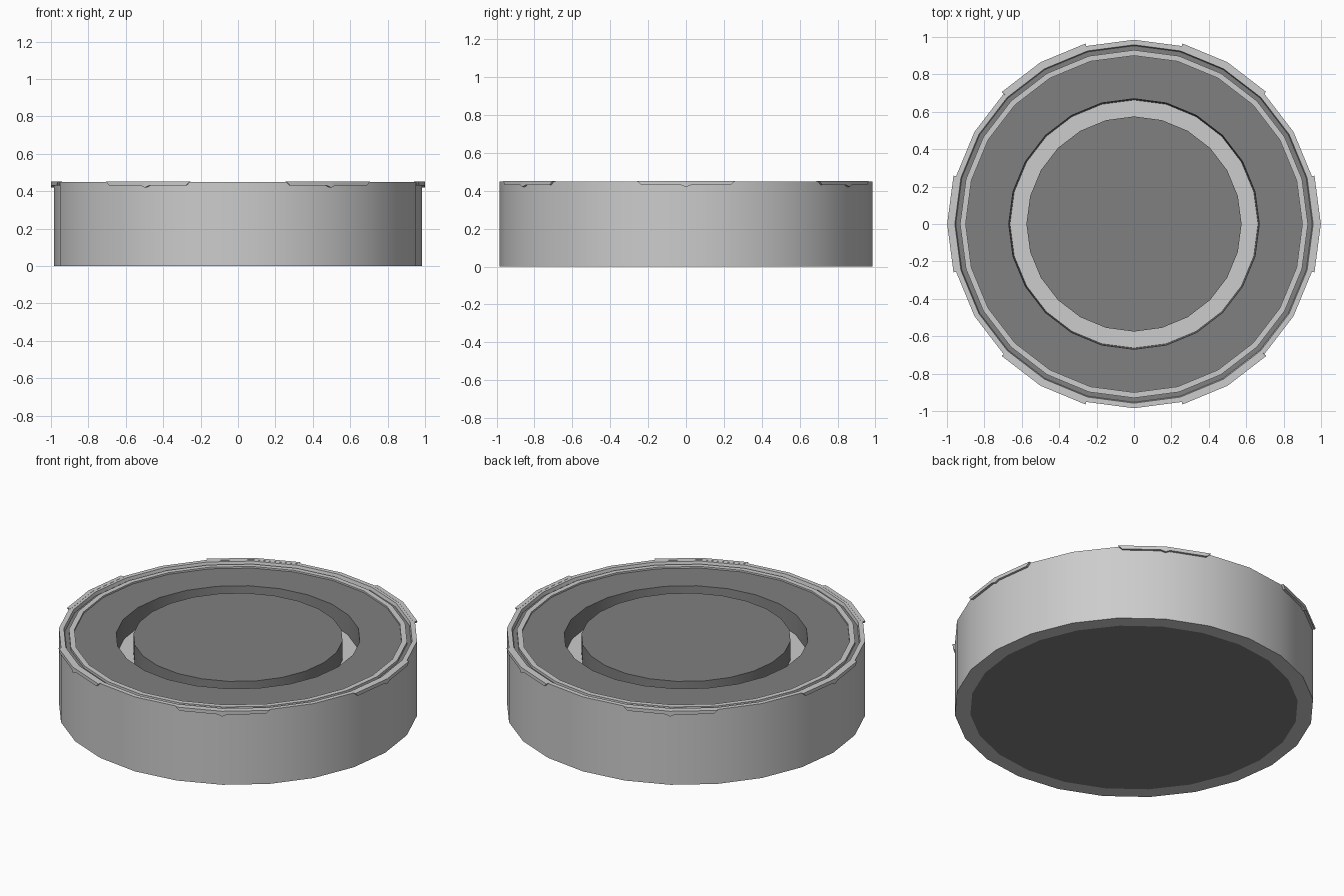
import bpy, bmesh, math

if "Cube" in bpy.data.objects:
    bpy.data.objects.remove(bpy.data.objects["Cube"])

SIDES = 24


def material(name, v):
    m = bpy.data.materials.new(name)
    m.diffuse_color = (v, v, v, 1)
    m.use_nodes = True
    m.node_tree.nodes["Principled BSDF"].inputs["Base Color"].default_value = m.diffuse_color
    return m


light = material("light grey", 0.604)
dark = material("dark grey", 0.214)


def finish(name, bm, mats, angle=30):
    bmesh.ops.recalc_face_normals(bm, faces=bm.faces)
    me = bpy.data.meshes.new(name)
    bm.to_mesh(me)
    bm.free()
    for m in mats:
        me.materials.append(m)
    ob = bpy.data.objects.new(name, me)
    bpy.context.collection.objects.link(ob)
    bpy.ops.object.select_all(action='DESELECT')
    ob.select_set(True)
    bpy.context.view_layer.objects.active = ob
    bpy.ops.object.shade_smooth_by_angle(angle=math.radians(angle))
    return ob


def lathe(name, profile, mats, closed=True, slots=None):
    """Turn an (r, z) profile round z; slots maps a profile segment to a material slot."""
    slots = slots or {}
    bm = bmesh.new()
    rings = []
    for r, z in profile:
        if r == 0:
            rings.append([bm.verts.new((0, 0, z))])
        else:
            rings.append([bm.verts.new((r * math.cos(i * math.tau / SIDES),
                                        r * math.sin(i * math.tau / SIDES), z))
                          for i in range(SIDES)])
    n = len(profile)
    for k in range(n if closed else n - 1):
        a, b = rings[k], rings[(k + 1) % n]
        if len(a) == 1 or len(b) == 1:
            faces = [bm.faces.new(b if len(a) == 1 else a)]
        else:
            faces = [bm.faces.new((a[i], a[(i + 1) % SIDES], b[(i + 1) % SIDES], b[i]))
                     for i in range(SIDES)]
        for f in faces:
            f.material_index = slots.get(k, 0)
    # flat caps replace the centre points
    bmesh.ops.delete(bm, geom=[v for v in bm.verts if not v.link_faces], context='VERTS')
    return finish(name, bm, mats)


# outer shell with a groove in its rim; the groove floor and walls are dark
lathe("outer_shell",
      [(0.90, 0), (0.985, 0), (0.985, 0.45), (0.958, 0.45), (0.953, 0.43),
       (0.93, 0.43), (0.93, 0.445), (0.90, 0.445)],
      [light, dark], slots={4: 1})

# dark core with a ring-shaped channel, light on the channel floor
lathe("core",
      [(0, 0), (0.90, 0), (0.90, 0.435), (0.67, 0.435), (0.663, 0.32),
       (0.575, 0.32), (0.575, 0.435), (0, 0.435)],
      [dark, light], closed=False, slots={4: 1})

# six lid clips on the rim, each with bevelled ends and a small centre notch
clip_outline = [(-15, 0.451), (-13.7, 0.43), (-1.5, 0.43), (0, 0.419),
                (1.5, 0.43), (13.7, 0.43), (15, 0.451), (0, 0.451)]


def chord(radius, a):
    """Radius of the 24-sided outline at a degrees from the clip centre."""
    return radius * math.cos(math.radians(7.5)) / math.cos(math.radians(abs(a) - 7.5))


for c in range(6):
    bm = bmesh.new()
    loops = []
    for radius in (0.975, 0.999):
        loop = []
        for a, z in clip_outline:
            t = math.radians(c * 60 + a)
            r = chord(radius, a)
            loop.append(bm.verts.new((r * math.cos(t), r * math.sin(t), z)))
        loops.append(loop)
    inner, outer = loops
    n = len(inner)
    for i in range(n):
        j = (i + 1) % n
        bm.faces.new((inner[i], inner[j], outer[j], outer[i]))
    for loop in loops:
        bm.faces.new((loop[0], loop[1], loop[2], loop[3], loop[7]))
        bm.faces.new((loop[3], loop[4], loop[5], loop[6], loop[7]))
    finish(f"clip_{c + 1}", bm, [light])
